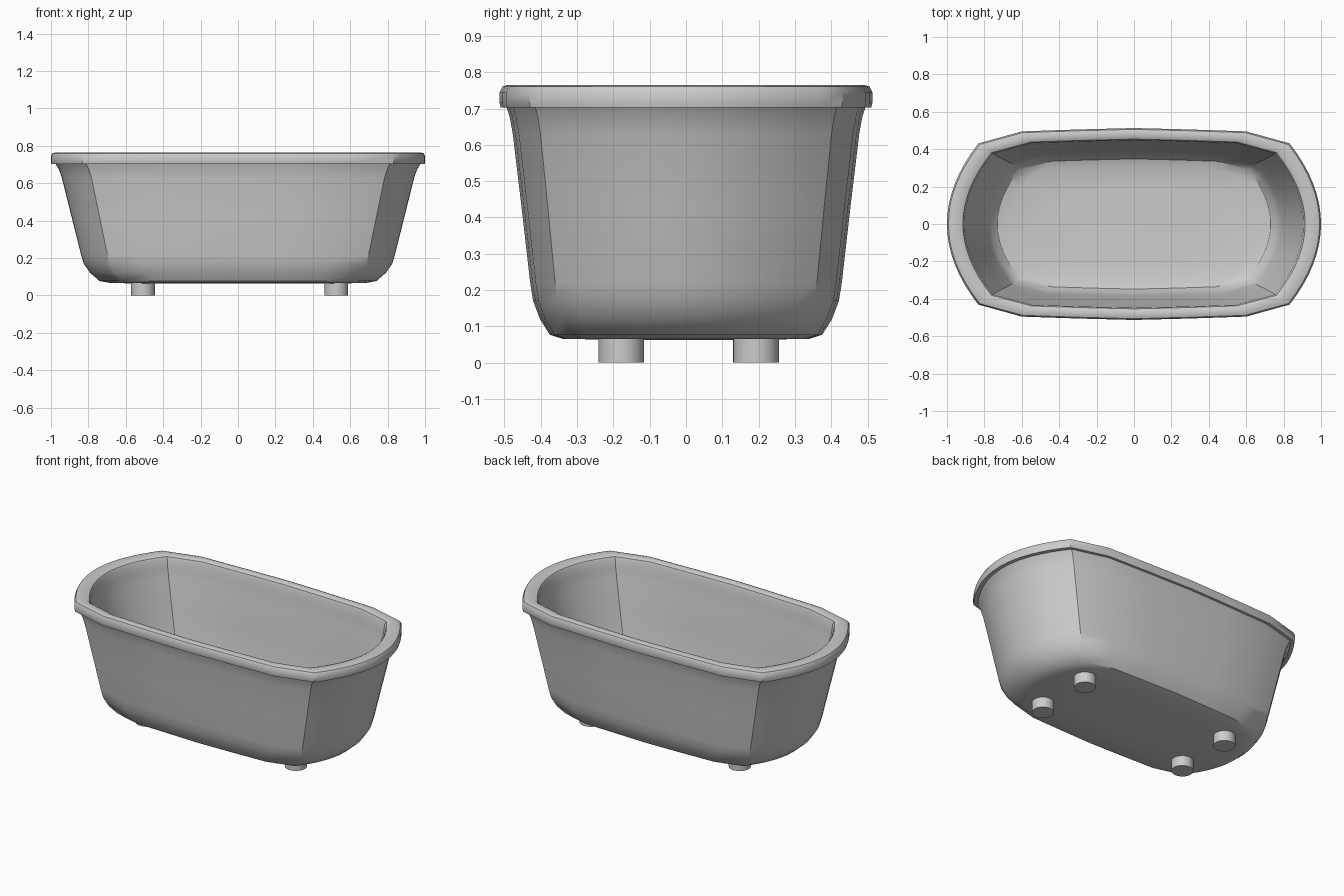
import bpy, bmesh

if "Cube" in bpy.data.objects:
    bpy.data.objects.remove(bpy.data.objects["Cube"])


def outline():
    # Normalised plan: curved ends, slightly bowed long sides
    n = 8
    end = []
    for i in range(-n, n + 1):
        t = i / n
        end.append((1 - 0.168 * t * t, 0.84 * t))
    right_top = end + [(0.6, 0.965), (0.3, 0.985), (0, 1.0)]
    left = [(-x, -y) for x, y in end]
    return (right_top + [(-0.3, 0.985), (-0.6, 0.965)] + left
            + [(-0.6, -0.965), (-0.3, -0.985), (0, -1.0), (0.3, -0.985), (0.6, -0.965)])


def finish(name, bm, angle=0.6):
    bmesh.ops.recalc_face_normals(bm, faces=bm.faces)
    me = bpy.data.meshes.new(name)
    bm.to_mesh(me)
    bm.free()
    ob = bpy.data.objects.new(name, me)
    bpy.context.collection.objects.link(ob)
    bpy.ops.object.select_all(action='DESELECT')
    ob.select_set(True)
    bpy.context.view_layer.objects.active = ob
    bpy.ops.object.shade_smooth_by_angle(angle=angle)
    return ob


# Tub shell: (half length, half width, height), outside bottom -> rim -> inside floor
rings = [
    (0.40, 0.20, 0.063), (0.68, 0.34, 0.066), (0.74, 0.375, 0.077),
    (0.79, 0.402, 0.120), (0.825, 0.421, 0.170), (0.84, 0.429, 0.220),
    (0.892, 0.453, 0.430), (0.942, 0.477, 0.630), (0.958, 0.485, 0.675),
    (0.975, 0.494, 0.703),
    (0.998, 0.510, 0.703), (1.0, 0.513, 0.715), (1.0, 0.513, 0.745),
    (0.992, 0.506, 0.760), (0.975, 0.492, 0.765),
    (0.935, 0.468, 0.765), (0.915, 0.454, 0.757), (0.906, 0.448, 0.740),
    (0.900, 0.445, 0.690), (0.885, 0.435, 0.630), (0.835, 0.408, 0.430),
    (0.785, 0.384, 0.225), (0.765, 0.370, 0.175), (0.73, 0.348, 0.138),
    (0.66, 0.31, 0.123), (0.40, 0.19, 0.120),
]
bm = bmesh.new()
plan = outline()
loops = [[bm.verts.new((x * sx, y * sy, z)) for x, y in plan] for sx, sy, z in rings]
for a, b in zip(loops, loops[1:]):
    for i in range(len(plan)):
        j = (i + 1) % len(plan)
        bm.faces.new((a[i], a[j], b[j], b[i]))
bm.faces.new(loops[0])
bm.faces.new(loops[-1])
finish("bathtub_shell", bm)

# Four short round feet
for side, x in (("left", -0.508), ("right", 0.526)):
    for end, y in (("front", -0.178), ("back", 0.193)):
        bm = bmesh.new()
        bmesh.ops.create_cone(bm, cap_ends=True, segments=32, radius1=0.063,
                              radius2=0.063, depth=0.08)
        bmesh.ops.translate(bm, verts=bm.verts, vec=(x, y, 0.04))
        finish(f"foot_{end}_{side}", bm)
